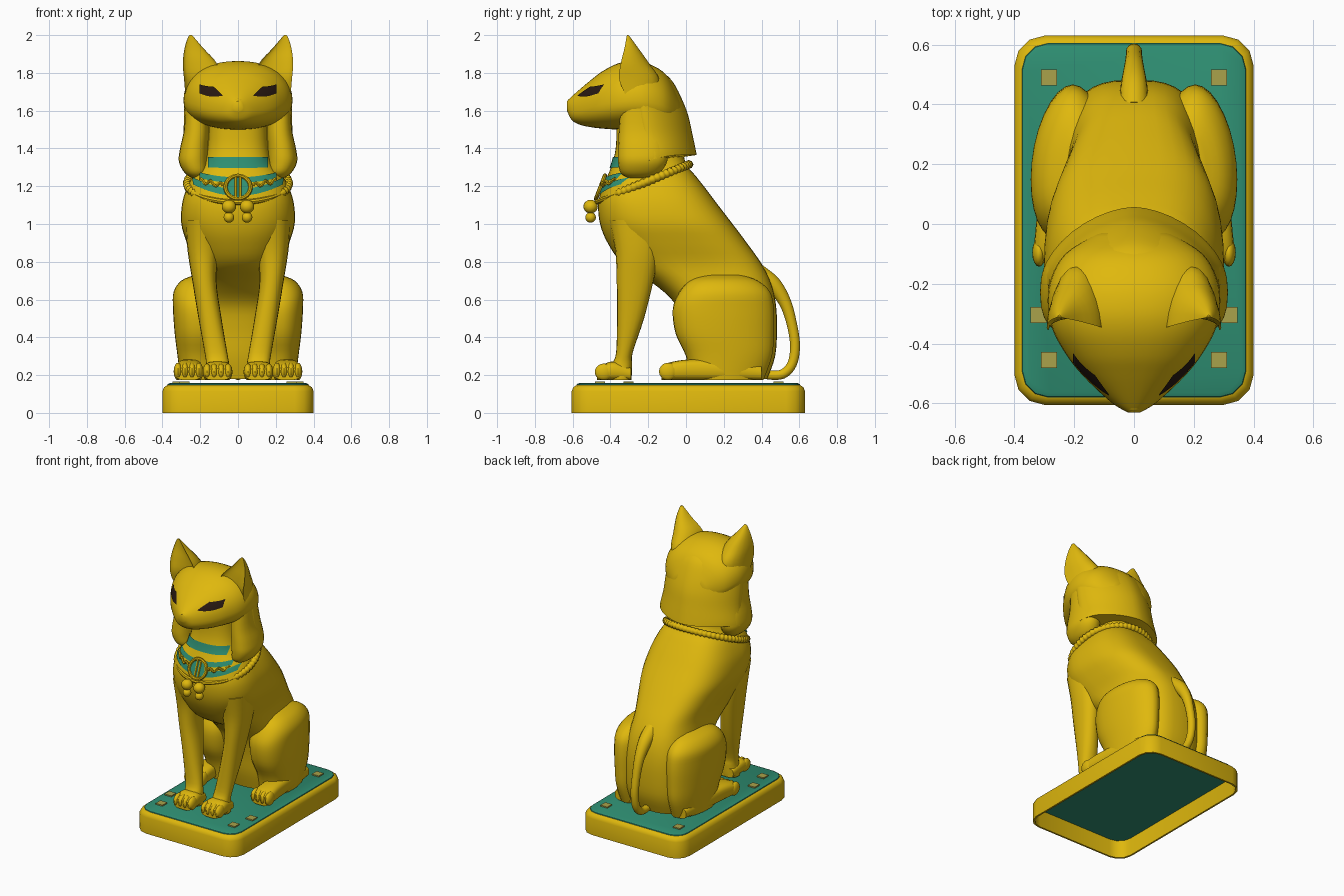
import bpy, bmesh, math
from mathutils import Vector, Matrix
from mathutils.bvhtree import BVHTree

if "Cube" in bpy.data.objects:
    bpy.data.objects.remove(bpy.data.objects["Cube"])


def material(name, rgb):
    m = bpy.data.materials.new(name)
    m.diffuse_color = (*rgb, 1)
    m.use_nodes = True
    m.node_tree.nodes["Principled BSDF"].inputs["Base Color"].default_value = m.diffuse_color
    return m


GOLD = material("gold", (0.74, 0.48, 0.004))
TEAL = material("teal", (0.028, 0.275, 0.17))
DARK = material("dark_brown", (0.022, 0.010, 0.006))
WORN = material("worn_gold", (0.40, 0.36, 0.07))


def finish(name, bm, mats, recalc=True):
    if recalc:
        bmesh.ops.recalc_face_normals(bm, faces=bm.faces)
    me = bpy.data.meshes.new(name)
    bm.to_mesh(me)
    bm.free()
    for m in mats:
        me.materials.append(m)
    ob = bpy.data.objects.new(name, me)
    bpy.context.collection.objects.link(ob)
    return ob


def skin(name, rings, mats, closed=False, cap_mat=0):
    """Bridge a list of point rings into one surface."""
    bm = bmesh.new()
    vr = [[bm.verts.new(p) for p in r] for r in rings]
    n = len(vr[0])
    for k in range(len(vr) if closed else len(vr) - 1):
        a, b = vr[k], vr[(k + 1) % len(vr)]
        for i in range(n):
            j = (i + 1) % n
            bm.faces.new((a[i], a[j], b[j], b[i]))
    if not closed:
        for r in (vr[0], vr[-1]):
            bm.faces.new(r).material_index = cap_mat
    return finish(name, bm, mats)


def spline(pts, sub):
    """Catmull-Rom interpolation of equal-length tuples."""
    out = []
    for k in range(len(pts) - 1):
        p = [pts[max(0, min(len(pts) - 1, k + d))] for d in (-1, 0, 1, 2)]
        for s in range(sub):
            t = s / sub
            out.append(tuple(0.5 * (2 * b + (c - a) * t + (2 * a - 5 * b + 4 * c - d) * t * t
                                    + (3 * b - a - 3 * c + d) * t ** 3) for a, b, c, d in zip(*p)))
    return out + [tuple(pts[-1])]


def loft(name, stations, axis="z", p=2.3, pb=None, bias=0.5, side=1, n=32, sub=4, bend=None):
    """Stations: (position on axis, centre x, low edge, high edge, half width)."""
    rings = []
    for t, cx, u0, u1, hw in spline(stations, sub):
        uc = u0 + (u1 - u0) * bias
        ring = []
        for i in range(n):
            a = 2 * math.pi * i / n
            e = 2 / (pb if pb and math.sin(a) > 0 else p)
            c, s = (math.copysign(abs(f) ** e, f) for f in (math.cos(a), math.sin(a)))
            x = side * (cx + hw * c)
            u = uc + s * ((u1 - uc) if s > 0 else (uc - u0))
            q = Vector((x, u, t) if axis == "z" else (x, t, u))
            ring.append(bend(q) if bend else q)
        rings.append(ring)
    return skin(name, rings, [GOLD])


def tube(name, path, radii, ref, closed=False, n=10):
    """Round tube; ref is a direction that stays across the path."""
    rings, m, ref = [], len(path), Vector(ref)
    for k in range(m):
        if closed:
            tan = (path[(k + 1) % m] - path[k - 1]).normalized()
        else:
            tan = (path[min(k + 1, m - 1)] - path[max(k - 1, 0)]).normalized()
        e1 = (ref - tan * tan.dot(ref)).normalized()
        e2 = tan.cross(e1)
        rings.append([path[k] + radii[k] * (e1 * math.cos(2 * math.pi * i / n)
                      + e2 * math.sin(2 * math.pi * i / n)) for i in range(n)])
    return skin(name, rings, [GOLD], closed)


def blob(name, loc, size):
    bm = bmesh.new()
    bmesh.ops.create_uvsphere(bm, u_segments=16, v_segments=10, radius=1,
                              matrix=Matrix.Translation(loc) @ Matrix.Diagonal((*size, 1)))
    return finish(name, bm, [GOLD])


def patch(name, target, shape, mat, nu=24, nv=4, lift=0.006):
    """Thin inlay: shape(u, v) -> (x, z), laid onto the front of the target."""
    tree = BVHTree.FromPolygons([v.co for v in target.data.vertices],
                                [tuple(f.vertices) for f in target.data.polygons])
    bm, grid = bmesh.new(), []
    for i in range(nu + 1):
        col = []
        for j in range(nv + 1):
            x, z = shape(i / nu, j / nv)
            loc, nor, _, _ = tree.ray_cast(Vector((x, -2, z)), Vector((0, 1, 0)))
            if loc is None:
                loc, nor, _, _ = tree.find_nearest(Vector((x, -0.4, z)))
            if nor.y > 0:
                nor = -nor
            col.append(bm.verts.new(loc + nor * lift))
        grid.append(col)
    for i in range(nu):
        for j in range(nv):
            bm.faces.new((grid[i][j], grid[i + 1][j], grid[i + 1][j + 1], grid[i][j + 1]))
    bm.normal_update()
    if sum(f.normal.y for f in bm.faces) > 0:
        bmesh.ops.reverse_faces(bm, faces=bm.faces)
    return finish(name, bm, [mat], recalc=False)


# Plinth: hollow gold frame with a teal plate on top
def outline(inset, z):
    r, pts = 0.10 - inset * 0.5, []
    hx, hy = 0.40 - inset - r, 0.6175 - inset - r
    for q, (sx, sy) in enumerate(((1, 1), (-1, 1), (-1, -1), (1, -1))):
        for s in range(4):
            a = math.pi / 2 * (q + s / 3)
            pts.append((sx * hx + r * math.cos(a), 0.0125 + sy * hy + r * math.sin(a), z))
    return pts


skin("plinth", [outline(0.012, 0.125), outline(0.012, 0.0), outline(0, 0.0), outline(0, 0.115),
                outline(0.008, 0.135), outline(0.025, 0.147)], [GOLD, TEAL], cap_mat=1)
skin("plinth_plate", [outline(0.025, 0.146), outline(0.027, 0.152), outline(0.04, 0.158)], [TEAL])
for sx in (-1, 1):
    for y, x in ((0.49, 0.285), (-0.455, 0.285), (-0.305, 0.32)):
        bm = bmesh.new()
        bmesh.ops.create_cube(bm, size=1, matrix=Matrix.Translation((sx * x, y, 0.162))
                              @ Matrix.Diagonal((0.054, 0.054, 0.009, 1)))
        finish("plate_stud", bm, [WORN])

# Torso and neck
torso = loft("torso", [
    (0.18, 0, 0.03, 0.43, 0.21), (0.30, 0, 0.0, 0.472, 0.23), (0.45, 0, -0.02, 0.482, 0.235),
    (0.58, 0, -0.06, 0.475, 0.235), (0.69, 0, -0.18, 0.45, 0.23), (0.79, 0, -0.335, 0.40, 0.237),
    (0.90, 0, -0.415, 0.322, 0.272), (1.00, 0, -0.455, 0.247, 0.30), (1.10, 0, -0.465, 0.17, 0.297),
    (1.18, 0, -0.448, 0.11, 0.275), (1.25, 0, -0.418, 0.055, 0.24), (1.32, 0, -0.39, 0.0, 0.182),
    (1.42, 0, -0.37, -0.02, 0.16), (1.56, 0, -0.37, -0.04, 0.155)], p=2.4, pb=2.9, bias=0.4, n=40)

# Head with a tapering muzzle
head = loft("head", [
    (-0.630, 0, 1.60, 1.65, 0.022), (-0.605, 0, 1.55, 1.675, 0.065), (-0.56, 0, 1.525, 1.715, 0.118),
    (-0.50, 0, 1.512, 1.765, 0.178), (-0.44, 0, 1.505, 1.81, 0.225), (-0.36, 0, 1.50, 1.85, 0.27),
    (-0.28, 0, 1.50, 1.863, 0.288), (-0.19, 0, 1.50, 1.845, 0.28), (-0.10, 0, 1.50, 1.785, 0.23),
    (-0.03, 0, 1.52, 1.66, 0.12)], axis="y", p=2.2, bias=0.42, n=40)
blob("nose", (0, -0.606, 1.648), (0.03, 0.022, 0.018))

# Headcloth, its lower edge sweeping down towards the front
loft("headcloth", [
    (1.81, 0, -0.30, -0.13, 0.17), (1.76, 0, -0.31, -0.075, 0.25), (1.68, 0, -0.31, -0.03, 0.28),
    (1.58, 0, -0.30, 0.01, 0.286), (1.48, 0, -0.28, 0.033, 0.29), (1.40, 0, -0.28, 0.05, 0.308),
    (1.365, 0, -0.28, 0.057, 0.312)], p=2.2, pb=1.7, bias=0.26, n=40,
    bend=lambda q: Vector((q.x, q.y, q.z - 0.5 * max(0, -0.05 - q.y) ** 1.5
                           * max(0, min(1, (1.6 - q.z) / 0.2)))))

for s in (-1, 1):
    # Hanging side lappets
    loft("headcloth_lappet", [
        (1.64, 0.22, -0.345, -0.16, 0.06), (1.50, 0.22, -0.355, -0.13, 0.066),
        (1.40, 0.232, -0.36, -0.10, 0.075), (1.33, 0.236, -0.36, -0.10, 0.077),
        (1.27, 0.222, -0.345, -0.14, 0.06), (1.24, 0.212, -0.30, -0.20, 0.025)], side=s, n=20)
    # Pointed ears with a hollow front
    loft("ear", [
        (1.64, 0.20, -0.27, -0.16, 0.075), (1.76, 0.19, -0.31, -0.14, 0.095),
        (1.85, 0.202, -0.315, -0.195, 0.09), (1.93, 0.233, -0.311, -0.252, 0.05),
        (1.985, 0.248, -0.311, -0.292, 0.018), (2.0, 0.25, -0.311, -0.305, 0.006)],
        p=2, bias=-0.25, side=s, n=20)
    # Slanted eyes, pointed at the inner corner and blunt outside
    def eye_shape(u, v):
        low = 1.676 - 0.01 * math.sin(math.pi * u) + 0.014 * u
        return (s * (0.08 + 0.12 * u),
                low + v * (0.004 + 0.053 * min(1, u / 0.4) * (1 - 0.2 * u)))
    patch("eye", head, eye_shape, DARK, 15, 6)

    # Front legs, paws and toes
    loft("front_leg", [
        (1.02, 0.17, -0.41, -0.13, 0.11), (0.86, 0.182, -0.375, -0.14, 0.085),
        (0.70, 0.178, -0.367, -0.172, 0.064), (0.50, 0.148, -0.365, -0.222, 0.061),
        (0.32, 0.117, -0.37, -0.282, 0.06), (0.26, 0.108, -0.39, -0.285, 0.061),
        (0.20, 0.108, -0.40, -0.287, 0.066), (0.173, 0.108, -0.40, -0.29, 0.064)], side=s, n=20)
    loft("front_paw", [
        (-0.472, 0.108, 0.173, 0.235, 0.068), (-0.44, 0.108, 0.173, 0.256, 0.075),
        (-0.38, 0.108, 0.173, 0.272, 0.073), (-0.29, 0.108, 0.173, 0.24, 0.062)],
        axis="y", p=3, side=s, n=20)

    # Hind legs, feet and toes
    loft("thigh", [
        (0.175, 0.20, 0.03, 0.41, 0.105), (0.30, 0.205, 0.0, 0.455, 0.115),
        (0.42, 0.205, -0.055, 0.465, 0.13), (0.55, 0.205, -0.07, 0.465, 0.139),
        (0.64, 0.205, -0.035, 0.445, 0.136), (0.70, 0.20, 0.02, 0.38, 0.10),
        (0.73, 0.19, 0.10, 0.29, 0.04)], p=2.4, pb=1.9, bias=0.4, side=s)
    loft("hind_foot", [
        (-0.13, 0.262, 0.173, 0.24, 0.066), (-0.09, 0.262, 0.173, 0.266, 0.073),
        (0.02, 0.258, 0.173, 0.283, 0.068), (0.20, 0.245, 0.173, 0.28, 0.065),
        (0.40, 0.22, 0.173, 0.25, 0.06)], axis="y", p=3, side=s, n=20)
    for i in range(4):
        d = (i - 1.5) * 0.037
        blob("front_toe", (s * (0.108 + d), -0.435, 0.217), (0.023, 0.048, 0.044))
        blob("hind_toe", (s * (0.262 + d), -0.095, 0.219), (0.023, 0.048, 0.046))

    # Twin pendant beads
    blob("pendant_bead", (s * 0.048, -0.505, 1.092), (0.038, 0.038, 0.036))
    blob("pendant_drop", (s * 0.048, -0.505, 1.035), (0.028, 0.028, 0.028))

    # Wavy collar ornament
    tube("collar_wave", [Vector((s * (0.08 + 0.0075 * k), -0.447 + 0.00028 * k * k,
         1.205 + 0.0015 * k + 0.012 * math.sin(k * 0.9))) for k in range(17)],
         [0.008] * 17, (0, 1, 0), n=6)

# Tail
tail = spline([(0.38, 0.74, 0.05), (0.46, 0.68, 0.045), (0.522, 0.59, 0.034), (0.558, 0.48, 0.028),
               (0.577, 0.36, 0.027), (0.562, 0.26, 0.026), (0.51, 0.205, 0.026), (0.43, 0.20, 0.024)], 5)
tube("tail", [Vector((0, y, z)) for y, z, r in tail], [r for y, z, r in tail], (1, 0, 0), n=14)

# Teal inlays: neck band and two curved collar stripes
patch("neck_band", torso, lambda u, v: ((u - 0.5) * 0.31, 1.295 + 0.057 * v), TEAL)
for z, w, h, rise in ((1.215, 0.20, 0.03, 0.025), (1.148, 0.235, 0.036, 0.06)):
    patch("collar_stripe", torso, lambda u, v: (w * (2 * u - 1), z + h * v + rise * (2 * u - 1) ** 2), TEAL)

# Tilted necklace: ribbed at the sides and back, plain in front
steps, path, radii = 240, [], []
for k in range(steps):
    a = 2 * math.pi * k / steps
    path.append(Vector((0.268 * math.sin(a), -0.23 - 0.245 * math.cos(a), 1.215 - 0.10 * math.cos(a))))
    radii.append(0.014 if math.cos(a) > 0.55 else (0.024 if k % 4 < 2 else 0.019))
tube("necklace", path, radii, (0, 0, 1), closed=True, n=8)

# Round medallion with a central bar, leaning back along the chest
C, UP = Vector((0, -0.453, 1.195)), Vector((0, 0.36, 0.93))
circle = [C + Vector((0.066 * math.cos(k * math.pi / 16), 0, 0)) + UP * 0.066 * math.sin(k * math.pi / 16)
          for k in range(32)]
tube("medallion_ring", circle, [0.011] * 32, (0, 1, -0.39), closed=True, n=8)
skin("medallion_disc", [circle, [p + Vector((0, 0.008, 0)) for p in circle]], [TEAL])
for x in (-0.012, 0.012):
    tube("medallion_bar", [C + Vector((x, 0, 0)) + UP * d for d in (-0.062, 0.062)],
         [0.007] * 2, (1, 0, 0), n=6)

# Smooth shading with kept creases
for ob in bpy.data.objects:
    ob.select_set(True)
    bpy.context.view_layer.objects.active = ob
bpy.ops.object.shade_smooth_by_angle(angle=math.radians(40))
